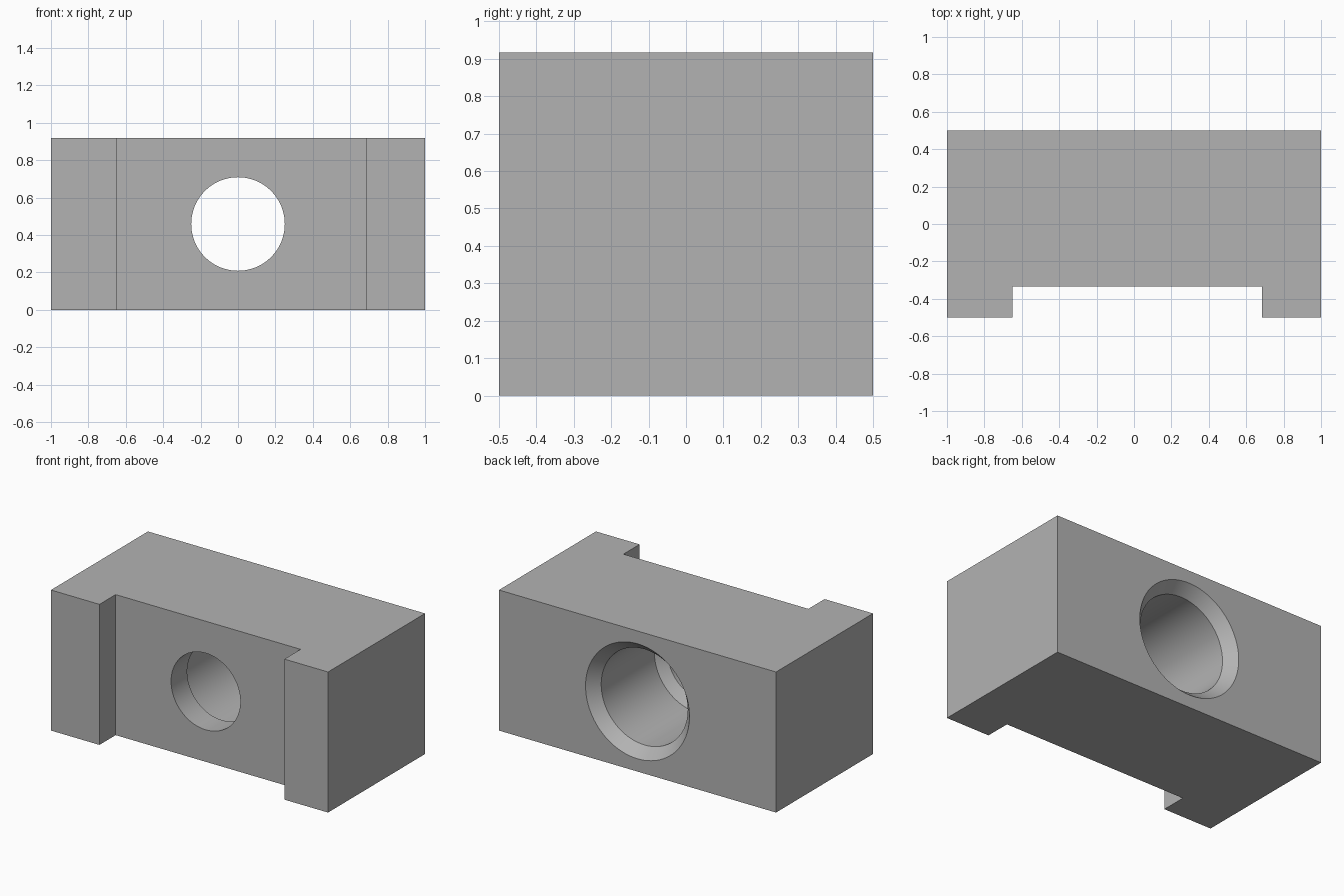
import bpy, bmesh, math

cube = bpy.data.objects.get("Cube")
if cube:
    bpy.data.objects.remove(cube, do_unlink=True)

HEIGHT = 0.917
SEGMENTS = 96

grey = bpy.data.materials.new("plain_grey")
grey.use_nodes = True
colour = (0.45, 0.45, 0.45, 1)
grey.diffuse_color = colour
grey.node_tree.nodes["Principled BSDF"].inputs["Base Color"].default_value = colour


def add_object(name, bm):
    bmesh.ops.recalc_face_normals(bm, faces=bm.faces)
    mesh = bpy.data.meshes.new(name)
    bm.to_mesh(mesh)
    bm.free()
    mesh.materials.append(grey)
    obj = bpy.data.objects.new(name, mesh)
    bpy.context.collection.objects.link(obj)
    return obj


# Block: plan outline with a slightly off-centre front channel, extruded up
outline = [(-1, -0.5), (-0.65, -0.5), (-0.65, -0.333), (0.685, -0.333),
           (0.685, -0.5), (1, -0.5), (1, 0.5), (-1, 0.5)]
bm = bmesh.new()
base = bm.faces.new([bm.verts.new((x, y, 0)) for x, y in outline])
top = bmesh.ops.extrude_face_region(bm, geom=[base])["geom"]
bmesh.ops.translate(bm, vec=(0, 0, HEIGHT),
                    verts=[v for v in top if isinstance(v, bmesh.types.BMVert)])
block = add_object("channelled_block", bm)

# Bore cutter: (y, radius) steps for front hole, taper, wide bore, back chamfer
steps = [(-0.6, 0.25), (-0.167, 0.25), (-0.12, 0.3125), (0.428, 0.3125),
         (0.5, 0.375), (0.6, 0.375)]
bm = bmesh.new()
rings = []
for y, r in steps:
    angles = [2 * math.pi * i / SEGMENTS for i in range(SEGMENTS)]
    rings.append([bm.verts.new((r * math.cos(a), y, HEIGHT / 2 + r * math.sin(a)))
                  for a in angles])
for near, far in zip(rings, rings[1:]):
    for i in range(SEGMENTS):
        j = (i + 1) % SEGMENTS
        bm.faces.new((near[i], near[j], far[j], far[i]))
bm.faces.new(rings[0])
bm.faces.new(rings[-1])
cutter = add_object("bore_cutter", bm)

# Cut the bore, then drop the cutter
cut = block.modifiers.new("bore", "BOOLEAN")
cut.operation = "DIFFERENCE"
cut.solver = "EXACT"
cut.object = cutter
bpy.ops.object.select_all(action="DESELECT")
block.select_set(True)
bpy.context.view_layer.objects.active = block
bpy.ops.object.modifier_apply(modifier=cut.name)
bpy.data.objects.remove(cutter, do_unlink=True)

# Smooth bore walls, crisp edges
bpy.ops.object.shade_smooth_by_angle(angle=math.radians(25))
